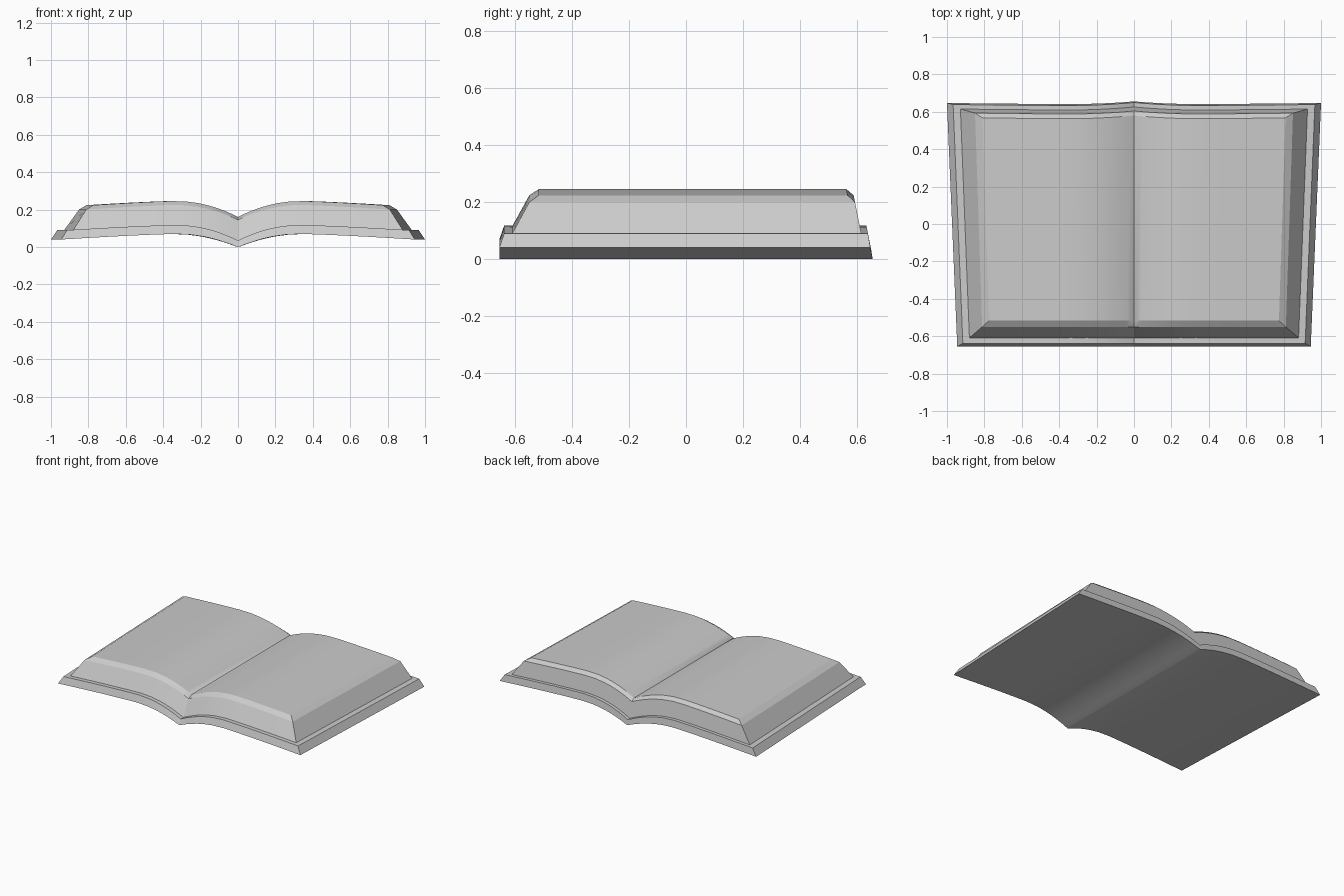
import bpy, bmesh

if "Cube" in bpy.data.objects:
    bpy.data.objects.remove(bpy.data.objects["Cube"])

# Positions across half of the book, as a share of its half width (denser near the gutter)
HALF = [0.015, 0.05, 0.1, 0.15, 0.2, 0.27, 0.36, 0.47, 0.6, 0.73, 0.87, 1.0]
COLS = [-t for t in reversed(HALF)] + [0.0] + HALF


def page_curve(x, peak, dip, drop):
    """Height of the open-book curve: dips at the gutter, falls to the fore edge."""
    x = abs(x)
    if x < 0.35:
        return max(0.0, peak - dip * ((0.35 - x) / 0.35) ** 2)
    return peak - drop * ((x - 0.35) / 0.65) ** 1.3


def stack(name, layers):
    """Loft curved sheets into a closed solid.
    Layer: half width back, half width front, y front, y back, peak, dip, drop."""
    bm = bmesh.new()
    rows = []
    for wb, wf, yf, yb, peak, dip, drop in layers:
        front, back = [], []
        for t in COLS:
            z = page_curve(t * wb, peak, dip, drop)
            front.append(bm.verts.new((t * wf, yf, z)))
            back.append(bm.verts.new((t * wb, yb + 0.2 * (peak - z), z)))
        rows.append((front, back))
    n = len(COLS)
    # bottom and top sheets
    for front, back in (rows[0], rows[-1]):
        for i in range(n - 1):
            bm.faces.new((front[i], front[i + 1], back[i + 1], back[i]))
    # edge walls between neighbouring layers
    for (f0, b0), (f1, b1) in zip(rows, rows[1:]):
        r0, r1 = f0 + b0[::-1], f1 + b1[::-1]
        for i in range(len(r0)):
            j = (i + 1) % len(r0)
            bm.faces.new((r0[i], r0[j], r1[j], r1[i]))
    bmesh.ops.recalc_face_normals(bm, faces=bm.faces)
    me = bpy.data.meshes.new(name)
    bm.to_mesh(me)
    bm.free()
    ob = bpy.data.objects.new(name, me)
    bpy.context.collection.objects.link(ob)
    bpy.ops.object.select_all(action='DESELECT')
    ob.select_set(True)
    bpy.context.view_layer.objects.active = ob
    bpy.ops.object.shade_smooth_by_angle(angle=0.42)
    return ob


# Cover: thin slab with sloped edges
stack("cover", [
    (1.0, 0.945, -0.655, 0.641, 0.07, 0.072, 0.03),
    (0.967, 0.915, -0.638, 0.633, 0.118, 0.083, 0.03),
])

# Page block: sloped sides with a bevelled top rim
stack("pages", [
    (0.93, 0.882, -0.61, 0.610, 0.115, 0.083, 0.03),
    (0.85, 0.812, -0.55, 0.588, 0.225, 0.080, 0.035),
    (0.81, 0.775, -0.517, 0.563, 0.246, 0.085, 0.035),
])
